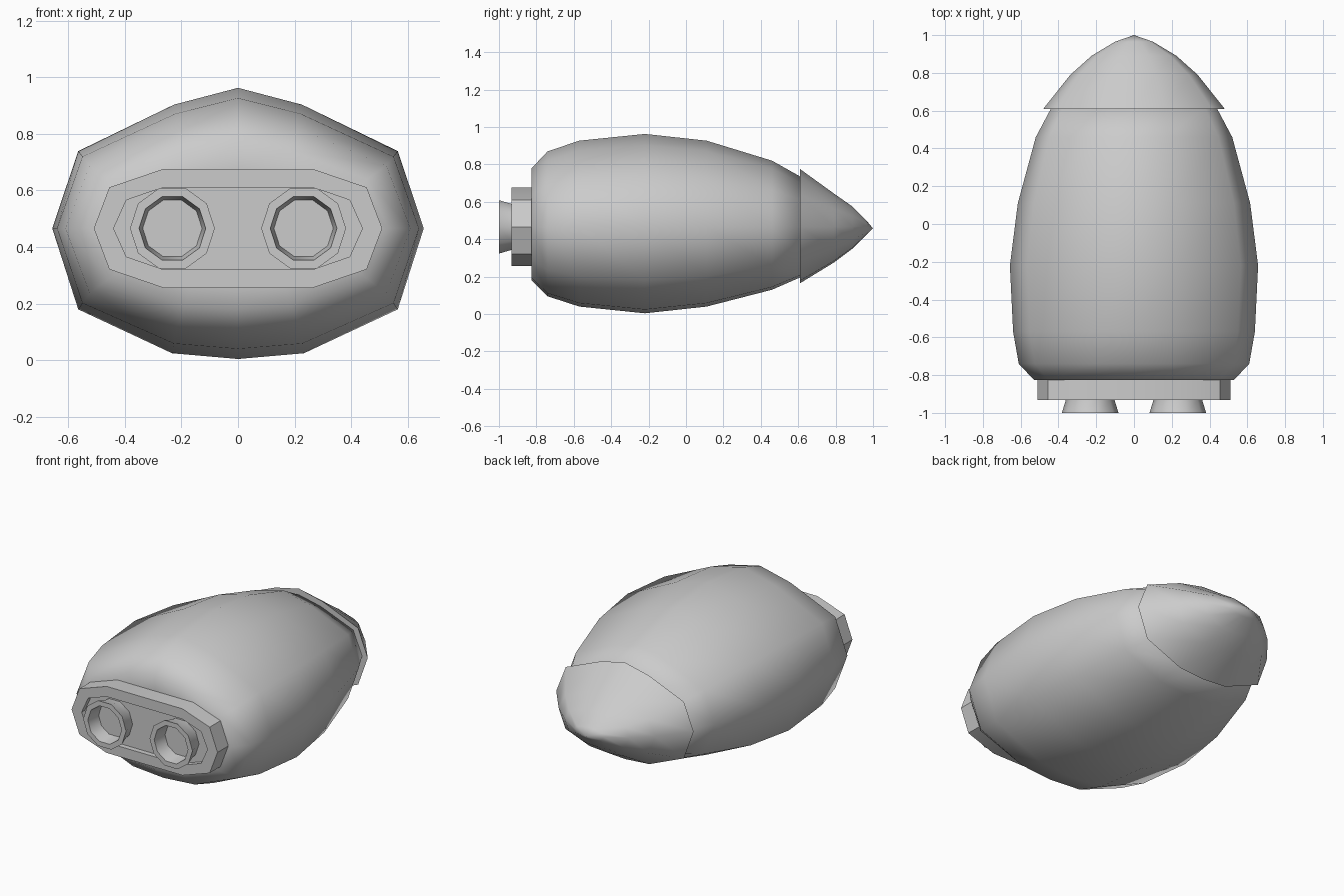
import bpy, bmesh, math

if "Cube" in bpy.data.objects:
    bpy.data.objects.remove(bpy.data.objects["Cube"])

grey = bpy.data.materials.new("light grey")
grey.diffuse_color = (0.6, 0.6, 0.6, 1)
grey.use_nodes = True
grey.node_tree.nodes["Principled BSDF"].inputs["Base Color"].default_value = grey.diffuse_color
CZ = 0.466

# Half cross-section, as fractions of half width and of height above / below centre
HALF = [(0, 1), (0.345, 0.88), (0.86, 0.55), (1, 0), (0.86, -0.62), (0.355, -0.956), (0, -1)]
SECTION = HALF + [(-x, z) for x, z in HALF[-2:0:-1]]


def ring(y, w, top, bottom):
    return [(x * w, y, CZ + (z * (top - CZ) if z > 0 else z * (CZ - bottom))) for x, z in SECTION]


def loft(name, rings, angle, caps=(True, True)):
    """Skin a row of equal-length rings; a one-point last ring makes a tip."""
    bm = bmesh.new()
    rows = [[bm.verts.new(p) for p in r] for r in rings]
    for a, b in zip(rows, rows[1:]):
        n = len(a)
        for i in range(n):
            j = (i + 1) % n
            bm.faces.new((a[i], a[j], b[0]) if len(b) == 1 else (a[i], a[j], b[j], b[i]))
    if caps[0]:
        bm.faces.new(rows[0])
    if caps[1] and len(rows[-1]) > 1:
        bm.faces.new(rows[-1])
    bmesh.ops.recalc_face_normals(bm, faces=bm.faces)
    mesh = bpy.data.meshes.new(name)
    bm.to_mesh(mesh)
    bm.free()
    mesh.materials.append(grey)
    ob = bpy.data.objects.new(name, mesh)
    bpy.context.collection.objects.link(ob)
    bpy.ops.object.select_all(action='DESELECT')
    ob.select_set(True)
    bpy.context.view_layer.objects.active = ob
    bpy.ops.object.shade_smooth_by_angle(angle=math.radians(angle))
    return ob


# Main hull
loft("hull", [ring(*s) for s in [
    (-0.826, 0.45, 0.67, 0.27), (-0.825, 0.53, 0.78, 0.18), (-0.74, 0.61, 0.87, 0.095),
    (-0.57, 0.64, 0.927, 0.04), (-0.22, 0.657, 0.963, 0.004), (0.11, 0.615, 0.927, 0.04),
    (0.46, 0.52, 0.82, 0.13), (0.62, 0.435, 0.73, 0.2)]], 70)

# Overlapping nose cone
loft("nose_cone", [ring(*s) for s in [
    (0.61, 0.48, 0.775, 0.165), (0.79, 0.337, 0.645, 0.275),
    (0.89, 0.225, 0.575, 0.35), (0.965, 0.1, 0.5, 0.425)]] + [[(0, 1, 0.458)]], 60)


# Rear plate with a shallow recess
def outline(y, w, mid_w, flat_w, h, mid_h):
    q = [(flat_w, h), (mid_w, mid_h), (w, 0), (mid_w, -mid_h), (flat_w, -h)]
    return [(x, y, CZ + z) for x, z in q + [(-x, z) for x, z in reversed(q)]]


OUTER, INNER = (0.51, 0.455, 0.265, 0.21, 0.145), (0.44, 0.395, 0.265, 0.145, 0.1)
loft("rear_plate", [outline(-0.82, *OUTER), outline(-0.933, *OUTER),
                    outline(-0.933, *INNER), outline(-0.9, *INNER)], 30)

# Twin exhaust nozzles
for side, x0 in (("left", -0.232), ("right", 0.232)):
    def circle(y, r):
        return [(x0 + r * math.cos(i * math.tau / 10), y, CZ + r * math.sin(i * math.tau / 10))
                for i in range(10)]
    loft(side + "_nozzle", [circle(-0.895, 0.125), circle(-0.935, 0.13), circle(-1.0, 0.15),
                            circle(-1.0, 0.118), circle(-0.91, 0.105)], 40)
